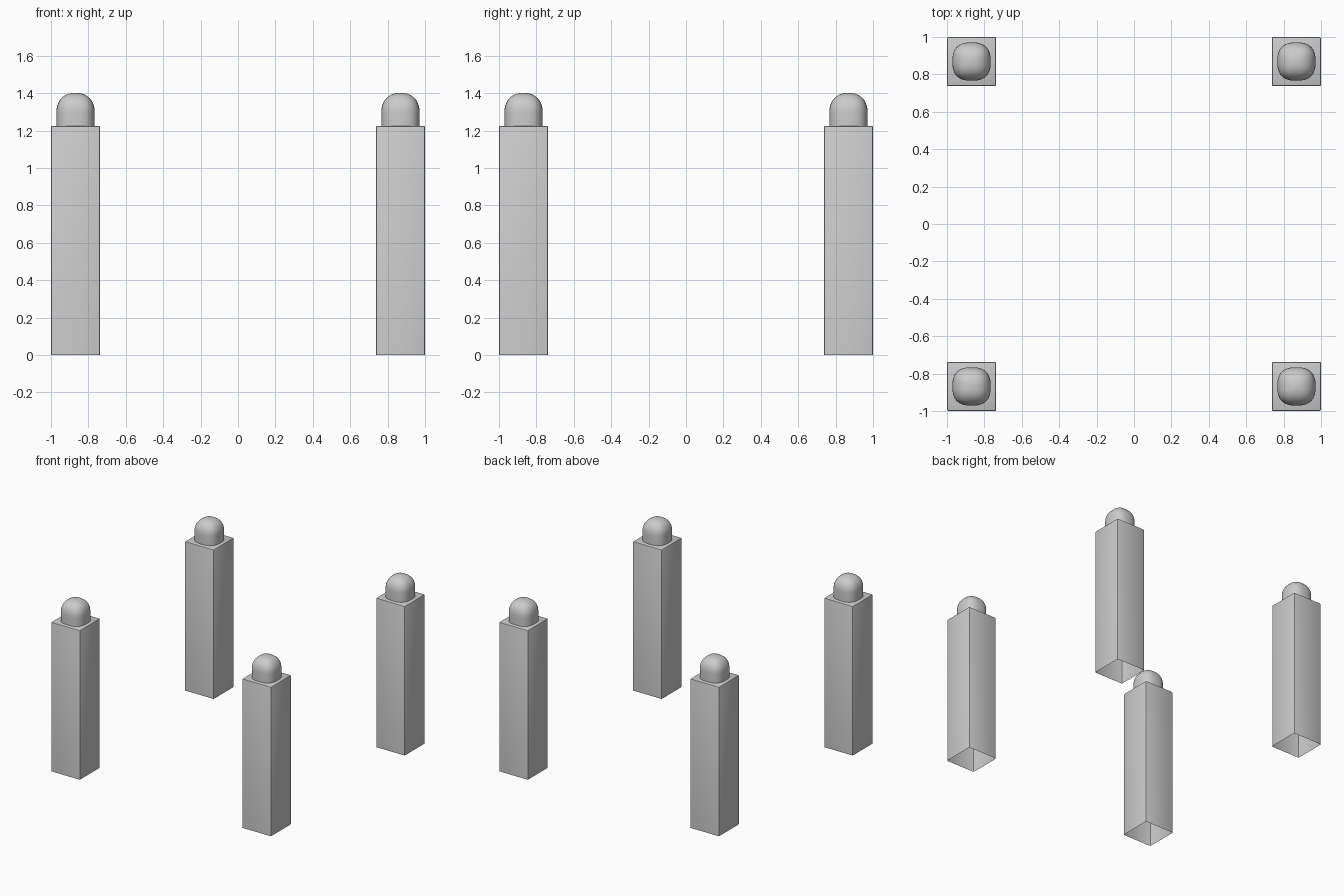
import bpy, bmesh
from math import sin, cos, pi, copysign

if "Cube" in bpy.data.objects:
    bpy.data.objects.remove(bpy.data.objects["Cube"])

C = 0.8685           # post centre offset from the middle
HALF = 0.1315        # half width of a post
POST_TOP = 1.225
TOP = 1.402


def make_object(name, bm, angle):
    bmesh.ops.recalc_face_normals(bm, faces=bm.faces)
    mesh = bpy.data.meshes.new(name)
    bm.to_mesh(mesh)
    bm.free()
    ob = bpy.data.objects.new(name, mesh)
    bpy.context.collection.objects.link(ob)
    bpy.ops.object.select_all(action='DESELECT')
    ob.select_set(True)
    bpy.context.view_layer.objects.active = ob
    bpy.ops.object.shade_smooth_by_angle(angle=angle)
    return ob


def power(v, n):
    return copysign(abs(v) ** (2 / n), v)


# Square post: thin shell with softened edges and an open bottom
def post(name, x, y):
    bm = bmesh.new()
    bmesh.ops.create_cube(bm, size=1)
    for v in bm.verts:
        v.co = (x + v.co.x * 2 * HALF, y + v.co.y * 2 * HALF,
                (v.co.z + 0.5) * POST_TOP)
    bottom = [f for f in bm.faces if f.normal.z < -0.5]
    bmesh.ops.delete(bm, geom=bottom, context='FACES')
    edges = [e for e in bm.edges if not e.is_boundary]
    bmesh.ops.bevel(bm, geom=edges, offset=0.008, segments=2,
                    profile=0.5, affect='EDGES')
    return make_object(name, bm, 0.6)


# Rounded-square domed cap: straight sides, then a soft crown
def cap(name, x, y, half=0.1025, shoulder=1.295, sides=32, steps=10):
    bm = bmesh.new()
    levels = [(half, POST_TOP - 0.005)]
    for i in range(steps):
        t = i / steps * pi / 2
        levels.append((half * power(cos(t), 2.25),
                       shoulder + (TOP - shoulder) * power(sin(t), 2.25)))
    rings = []
    for r, z in levels:
        rings.append([bm.verts.new((x + r * power(cos(a), 2.6),
                                    y + r * power(sin(a), 2.6), z))
                      for a in (2 * pi * k / sides for k in range(sides))])
    for lo, hi in zip(rings, rings[1:]):
        for k in range(sides):
            j = (k + 1) % sides
            bm.faces.new((lo[k], lo[j], hi[j], hi[k]))
    tip = bm.verts.new((x, y, TOP))
    for k in range(sides):
        bm.faces.new((rings[-1][k], rings[-1][(k + 1) % sides], tip))
    return make_object(name, bm, 1.0)


# Four identical posts at the corners of a square
for sy, depth in ((-1, "front"), (1, "back")):
    for sx, side in ((-1, "left"), (1, "right")):
        post(f"{depth}_{side}_post", sx * C, sy * C)
        cap(f"{depth}_{side}_cap", sx * C, sy * C)
